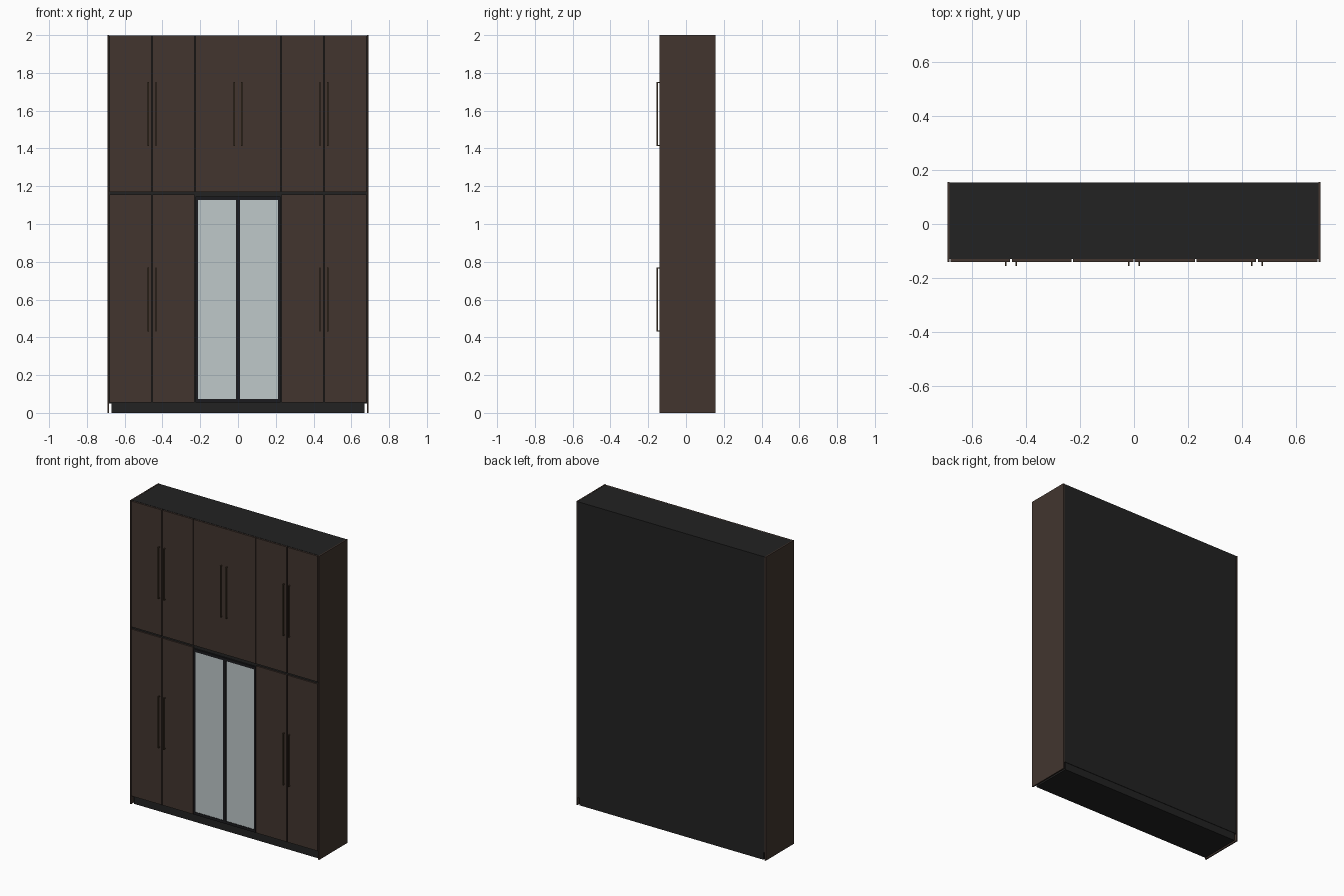
import bpy, bmesh

if "Cube" in bpy.data.objects:
    bpy.data.objects.remove(bpy.data.objects["Cube"])


def material(name, rgb):
    m = bpy.data.materials.new(name)
    m.diffuse_color = (*rgb, 1)
    m.use_nodes = True
    m.node_tree.nodes["Principled BSDF"].inputs["Base Color"].default_value = m.diffuse_color
    return m


WOOD = material("dark brown wood", (0.054, 0.036, 0.028))
BLACK = material("black board", (0.016, 0.016, 0.016))
FRAME = material("black door frame", (0.011, 0.011, 0.013))
GLASS = material("pale glass", (0.52, 0.58, 0.59))
BRONZE = material("dark bronze", (0.055, 0.036, 0.02))


def boxes(name, mat, spans):
    """One object made of boxes given as (x0, x1, y0, y1, z0, z1)."""
    bm = bmesh.new()
    for x0, x1, y0, y1, z0, z1 in spans:
        vs = bmesh.ops.create_cube(bm, size=1)["verts"]
        for v in vs:
            v.co.x = x1 if v.co.x > 0 else x0
            v.co.y = y1 if v.co.y > 0 else y0
            v.co.z = z1 if v.co.z > 0 else z0
    me = bpy.data.meshes.new(name)
    bm.to_mesh(me)
    bm.free()
    me.materials.append(mat)
    ob = bpy.data.objects.new(name, me)
    bpy.context.collection.objects.link(ob)
    return ob


FRONT, DOOR_BACK, BACK = -0.14, -0.13, 0.155
SPLIT = 1.162          # height of the gap between the two tiers
COLS = [-0.682, -0.455, -0.228, 0.0, 0.228, 0.455, 0.682]
GAP = 0.003

# Carcass: side panels, dark core and plinth
for side, x0 in (("left", -0.69), ("right", 0.682)):
    boxes(side + "_side_panel", WOOD, [(x0, x0 + 0.008, FRONT, BACK, 0, 2)])
boxes("carcass", BLACK, [(-0.682, 0.682, DOOR_BACK + 0.001, BACK - 0.001, 0.05, 1.999)])
boxes("plinth", BLACK, [(-0.67, 0.67, -0.125, BACK - 0.004, 0, 0.05)])

# Wooden doors: six above, two pairs below
for i in range(6):
    x0, x1 = COLS[i] + GAP, COLS[i + 1] - GAP
    if i in (2, 3):    # the middle pair meets closely
        x0, x1 = (x0, -0.001) if i == 2 else (0.001, x1)
    boxes(f"upper_door_{i + 1}", WOOD, [(x0, x1, FRONT, DOOR_BACK, SPLIT + 0.007, 1.998)])
    if i not in (2, 3):
        boxes(f"lower_door_{i + 1}", WOOD, [(x0, x1, FRONT, DOOR_BACK, 0.055, SPLIT - 0.007)])

# Framed glass doors in the middle
for side, s in (("left", -1), ("right", 1)):
    def span(a, b, y0, y1, z0, z1):
        return (min(s * a, s * b), max(s * a, s * b), y0, y1, z0, z1)
    z0, z1 = 0.055, 1.146
    boxes(side + "_glass_door_frame", FRAME, [
        span(0.001, 0.011, FRONT, DOOR_BACK, z0, z1),
        span(0.213, 0.226, FRONT, DOOR_BACK, z0, z1),
        span(0.011, 0.213, FRONT, DOOR_BACK, z0, z0 + 0.018),
        span(0.011, 0.213, FRONT, DOOR_BACK, z1 - 0.018, z1)])
    boxes(side + "_glass_pane", GLASS, [
        span(0.011, 0.213, FRONT + 0.003, DOOR_BACK, z0 + 0.018, z1 - 0.018)])

# Thin bracket handles in pairs either side of a door seam
W, T, OUT = 0.003, 0.006, -0.155
for tier, z0, z1, seams in (("upper", 1.413, 1.753, (-0.455, 0, 0.455)),
                            ("lower", 0.43, 0.77, (-0.455, 0.455))):
    for j, seam in enumerate(seams):
        for side, d in (("left", -0.02), ("right", 0.02)):
            x = seam + d
            boxes(f"{tier}_handle_{j + 1}_{side}", BRONZE, [
                (x - W, x + W, OUT, OUT + T, z0, z1),
                (x - W, x + W, OUT + T, FRONT, z0, z0 + T),
                (x - W, x + W, OUT + T, FRONT, z1 - T, z1)])
